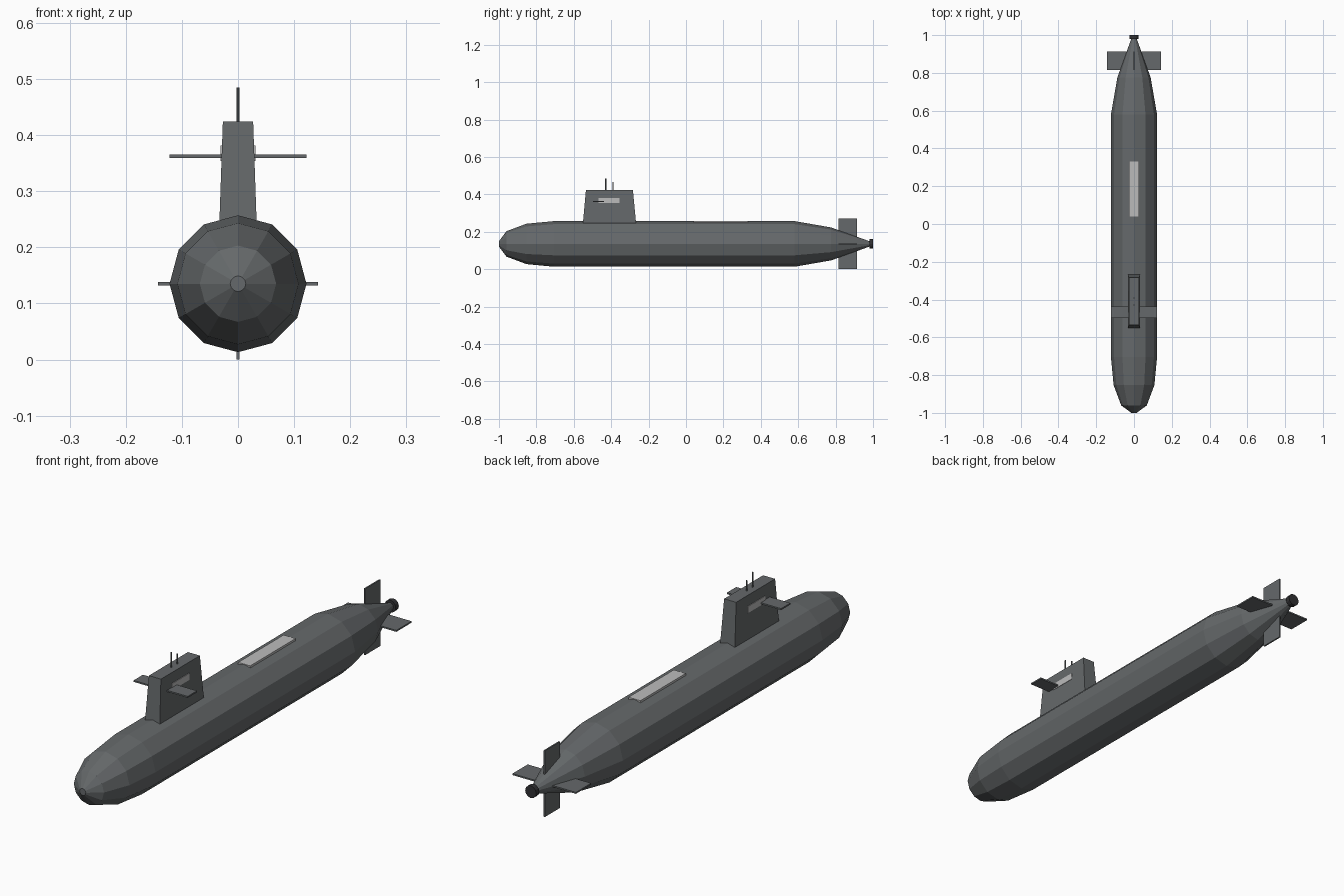
import bpy, bmesh, math

if "Cube" in bpy.data.objects:
    bpy.data.objects.remove(bpy.data.objects["Cube"])

AXIS_Z = 0.135   # height of the hull centre line
SIDES = 12


def material(name, rgb):
    m = bpy.data.materials.new(name)
    m.diffuse_color = (*rgb, 1)
    m.use_nodes = True
    m.node_tree.nodes["Principled BSDF"].inputs["Base Color"].default_value = m.diffuse_color
    return m


HULL = material("hull_grey", (0.13, 0.14, 0.145))
LIGHT = material("light_panel", (0.5, 0.5, 0.5))
DARK = material("dark_metal", (0.03, 0.03, 0.033))


def finish(name, bm, mat):
    bmesh.ops.recalc_face_normals(bm, faces=bm.faces)
    mesh = bpy.data.meshes.new(name)
    bm.to_mesh(mesh)
    bm.free()
    mesh.materials.append(mat)
    obj = bpy.data.objects.new(name, mesh)
    bpy.context.collection.objects.link(obj)
    return obj


def loft(name, rings, mat):
    """Capped skin through a list of equal-length point rings."""
    bm = bmesh.new()
    loops = [[bm.verts.new(p) for p in ring] for ring in rings]
    n = len(loops[0])
    for a, b in zip(loops, loops[1:]):
        for i in range(n):
            j = (i + 1) % n
            bm.faces.new((a[i], a[j], b[j], b[i]))
    bm.faces.new(loops[0])
    bm.faces.new(loops[-1])
    return finish(name, bm, mat)


def turned_y(name, profile, mat):
    """Flat-sided body of revolution along y from (y, radius) pairs."""
    angles = [2 * math.pi * i / SIDES for i in range(SIDES)]
    return loft(name, [[(r * math.sin(a), y, AXIS_Z + r * math.cos(a)) for a in angles]
                       for y, r in profile], mat)


def rect(hx, y0, y1, z):
    return [(-hx, y0, z), (hx, y0, z), (hx, y1, z), (-hx, y1, z)]


def box(name, hx, y0, y1, z0, z1, mat):
    return loft(name, [rect(hx, y0, y1, z0), rect(hx, y0, y1, z1)], mat)


# Hull and propeller hub
turned_y("hull", [(-1.0, 0.014), (-0.96, 0.068), (-0.853, 0.108), (-0.705, 0.122),
                  (0.58, 0.122), (0.776, 0.088), (0.987, 0.012)], HULL)
turned_y("propeller_hub", [(0.98, 0.025), (1.0, 0.025)], DARK)

# Sail with its diving planes and side windows
loft("sail", [rect(0.0335, -0.552, -0.266, 0.235),
              rect(0.027, -0.535, -0.284, 0.424)], HULL)
box("sail_planes", 0.122, -0.498, -0.438, 0.359, 0.365, HULL)
box("sail_windows", 0.031, -0.468, -0.355, 0.354, 0.381, LIGHT)

# Masts
for name, y, top in (("periscope", -0.429, 0.485), ("radio_mast", -0.391, 0.465)):
    ring = [2 * math.pi * i / 8 for i in range(8)]
    loft(name, [[(0.003 * math.cos(a), y + 0.003 * math.sin(a), z) for a in ring]
                for z in (0.415, top)], HULL)

# Deck hatch panel
box("deck_panel", 0.027, 0.04, 0.332, 0.245, 0.2585, LIGHT)

# Tail fins
box("stern_planes", 0.143, 0.815, 0.913, AXIS_Z - 0.003, AXIS_Z + 0.003, HULL)
box("rudders", 0.003, 0.815, 0.913, 0.0, 0.27, HULL)
